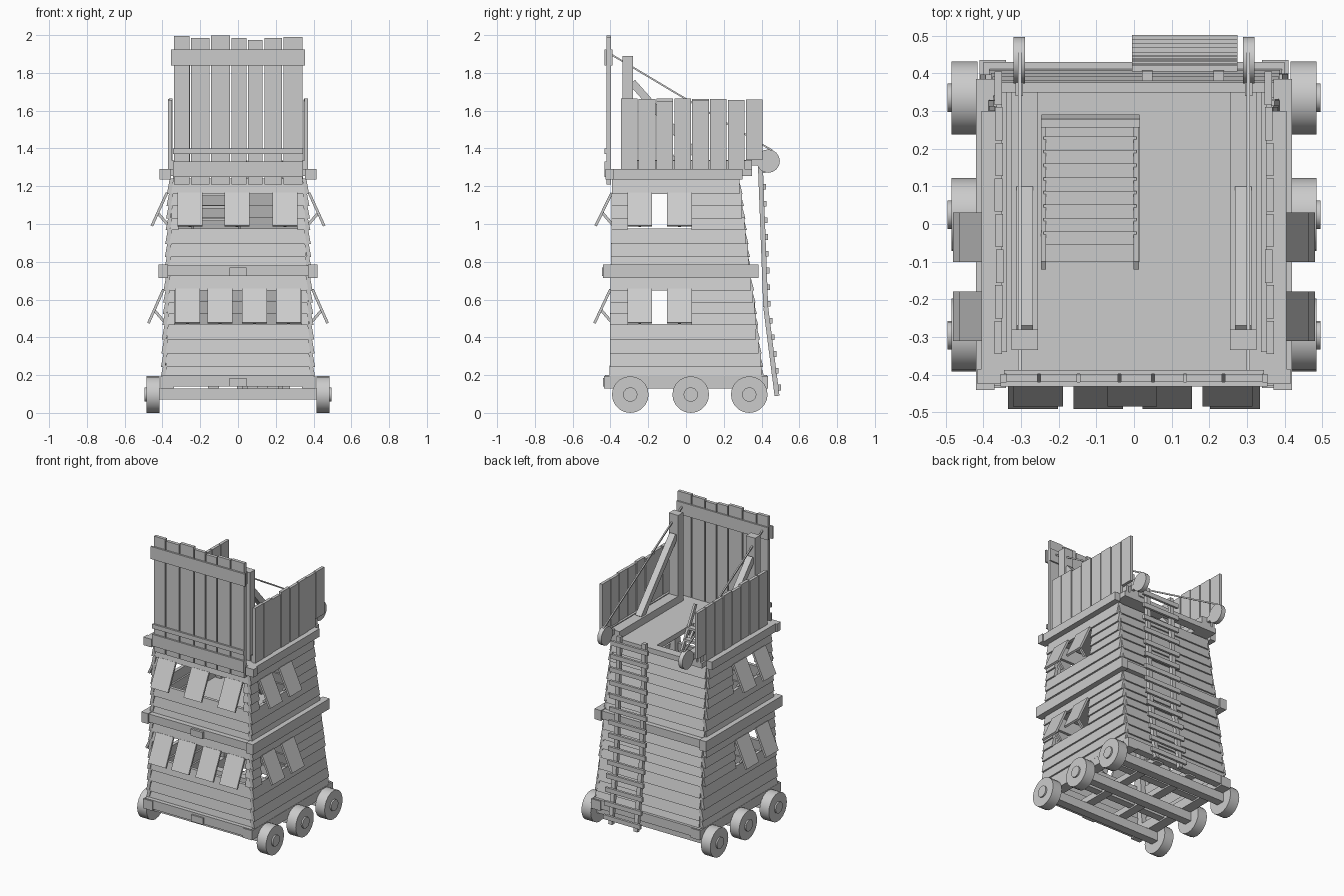
import bpy, bmesh, math, random
from mathutils import Vector, Matrix

if "Cube" in bpy.data.objects:
    bpy.data.objects.remove(bpy.data.objects["Cube"])

random.seed(4)
wood = bpy.data.materials.new("grey_wood")
wood.diffuse_color = (0.6, 0.6, 0.6, 1)
wood.use_nodes = True
wood.node_tree.nodes["Principled BSDF"].inputs["Base Color"].default_value = wood.diffuse_color


class Part:
    """Collects solids into one named object."""
    def __init__(self, name):
        self.name, self.bm = name, bmesh.new()

    def hexa(self, lo, hi):
        v = [self.bm.verts.new(p) for p in lo + hi]
        for f in ((3, 2, 1, 0), (4, 5, 6, 7), (0, 1, 5, 4), (1, 2, 6, 5), (2, 3, 7, 6), (3, 0, 4, 7)):
            self.bm.faces.new([v[i] for i in f])

    def box(self, x0, x1, y0, y1, z0, z1):
        r = [(x0, y0), (x1, y0), (x1, y1), (x0, y1)]
        self.hexa([(x, y, z0) for x, y in r], [(x, y, z1) for x, y in r])

    def bar(self, a, b, w, t):
        """Beam from a to b, w wide across and t thick."""
        a, b = Vector(a), Vector(b)
        d = (b - a).normalized()
        side = Vector((1, 0, 0)) if abs(d.x) < 0.3 else Vector((0, 1, 0))
        up = d.cross(side).normalized()
        side = up.cross(d)
        o = [side * i * w / 2 + up * j * t / 2 for i, j in ((-1, -1), (1, -1), (1, 1), (-1, 1))]
        self.hexa([a + k for k in o], [b + k for k in o])

    def disc(self, c, r, w, n=20):
        m = Matrix.Translation(c) @ Matrix.Rotation(math.pi / 2, 4, 'Y')
        bmesh.ops.create_cone(self.bm, cap_ends=True, segments=n, radius1=r, radius2=r, depth=w, matrix=m)

    def done(self, smooth=False):
        bmesh.ops.recalc_face_normals(self.bm, faces=self.bm.faces)
        me = bpy.data.meshes.new(self.name)
        self.bm.to_mesh(me)
        me.materials.append(wood)
        ob = bpy.data.objects.new(self.name, me)
        bpy.context.collection.objects.link(ob)
        if smooth:
            bpy.context.view_layer.objects.active = ob
            ob.select_set(True)
            bpy.ops.object.shade_smooth_by_angle(angle=math.radians(35))
            ob.select_set(False)


# tapering outline of the tower
def side_x(z): return 0.41 - 0.035 * (z - 0.2)
def front_y(z): return 0.405 - 0.012 * (z - 0.2)
def back_y(z): return 0.415 - 0.12 * (z - 0.2)


# wheels with hubs, and axles
wheels, axles = Part("wheels"), Part("axles")
for y in (-0.295, 0.025, 0.335):
    axles.box(-0.42, 0.42, y - 0.028, y + 0.028, 0.07, 0.13)
    for s in (-1, 1):
        wheels.disc((s * 0.45, y, 0.097), 0.097, 0.07)
        wheels.disc((s * 0.455, y, 0.097), 0.038, 0.08, 14)
wheels.done(True)
axles.done()

# open base frame and belts around the tower
base = Part("base_frame")
for s in (-1, 1):
    base.box(s * 0.375 - 0.035, s * 0.375 + 0.035, -0.435, 0.435, 0.13, 0.195)
    base.box(s * 0.13 - 0.03, s * 0.13 + 0.03, -0.4, 0.4, 0.13, 0.17)
for y in (-0.405, -0.14, 0.18, 0.405):
    base.box(-0.4, 0.4, y - 0.025, y + 0.025, 0.14, 0.2)
base.box(-0.045, 0.045, -0.44, -0.42, 0.14, 0.185)
base.done()

belt = Part("middle_belt")
for s in (-1, 1):
    belt.box(s * 0.395 - 0.025, s * 0.395 + 0.025, -0.44, 0.385, 0.715, 0.785)
    belt.box(s * 0.385 - 0.02, s * 0.385 + 0.02, -0.42, 0.30, 1.235, 1.29)
belt.box(-0.4, 0.4, -0.43, -0.39, 0.725, 0.78)
belt.box(-0.4, 0.4, 0.335, 0.375, 0.725, 0.78)
belt.box(-0.045, 0.045, -0.445, -0.425, 0.725, 0.77)
belt.done()

# lapped siding, split around the window strips
siding = Part("plank_siding")
storeys = [([0.19, 0.25, 0.32, 0.395, 0.47, 0.53, 0.59, 0.655, 0.73], 0.47, 0.655, 0.335),
           ([0.77, 0.83, 0.9, 0.975, 1.035, 1.1, 1.165, 1.24], 0.975, 1.165, 0.315)]
for rows, w0, w1, half in storeys:
    for z0, z1 in zip(rows, rows[1:]):
        window = w0 <= z0 < w1
        za = z0 - 0.006
        for dx, dy in ((0, -1), (0, 1), (1, 0), (-1, 0)):
            f = front_y if dy < 0 else back_y if dy > 0 else side_x
            j = random.uniform(-0.006, 0.006)
            if dy:
                lo, hi = -side_x(z1) + 0.02 - j, side_x(z1) - 0.02 - j
                cuts = [(lo, -half), (half, hi)] if window and dy < 0 else [(lo, hi)]
            else:
                lo, hi = -front_y(z1), back_y(z1) - 0.008 + j
                cuts = [(lo, -0.31), (0.03, hi)] if window else [(lo, hi)]
            d0, d1 = f(z0), f(z1) - 0.012
            for a, b in cuts:
                ring = []
                for d, z in ((d0, za), (d1, z1)):
                    pts = [(a, d - 0.022), (b, d - 0.022), (b, d), (a, d)]
                    ring.append([(t, dy * e, z) if dy else (dx * e, t, z) for t, e in pts])
                siding.hexa(*ring)
siding.done()

# corner posts inside the siding
posts = Part("corner_posts")
for s in (-1, 1):
    posts.bar((s * 0.365, -0.355, 0.19), (s * 0.325, -0.35, 1.25), 0.04, 0.04)
    posts.bar((s * 0.365, 0.365, 0.19), (s * 0.325, 0.245, 1.25), 0.04, 0.04)
posts.done()

# hinged window shutters with prop sticks
shut = Part("window_shutters")
for z1, z0, cols in ((0.655, 0.475, (-0.268, -0.095, 0.088, 0.268)), (1.165, 0.99, (-0.255, -0.005, 0.248))):
    for c in cols:
        y = -front_y(z1)
        shut.bar((c, y, z1), (c, y - 0.085, z0), 0.132, 0.014)
        shut.bar((c, y + 0.01, z0), (c, y - 0.05, z0 + 0.07), 0.015, 0.015)
    for s in (-1, 1):
        for c in (-0.245, -0.035):
            x = side_x(z1)
            shut.bar((s * x, c, z1), (s * (x + 0.08), c, z0), 0.132, 0.014)
            shut.bar((s * (x - 0.01), c, z0), (s * (x + 0.05), c, z0 + 0.07), 0.015, 0.015)
shut.done()

# floors; the top deck has a hatch
floors = Part("floors")
floors.box(-0.37, 0.37, -0.38, 0.335, 0.735, 0.76)
for x0, x1, y0, y1 in ((-0.365, -0.245, -0.4, 0.35), (0.015, 0.365, -0.4, 0.35),
                       (-0.245, 0.015, -0.4, -0.1), (-0.245, 0.015, 0.29, 0.35)):
    floors.box(x0, x1, y0, y1, 1.255, 1.29)
floors.done()

# ladder inside the hatch
inner = Part("hatch_ladder")
p, q = Vector((0, 0.25, 0.76)), Vector((0, -0.11, 1.42))
for x in (-0.24, 0.006):
    inner.bar(p + Vector((x, 0, 0)), q + Vector((x, 0, 0)), 0.014, 0.025)
for i in range(1, 9):
    c = p.lerp(q, i / 10)
    inner.box(-0.24, 0.006, c.y - 0.018, c.y + 0.018, c.z - 0.008, c.z + 0.008)
inner.done()

# vertical plank parapets on both sides
walls = Part("side_parapets")
for s in (-1, 1):
    for i in range(8):
        y = -0.345 + i * 0.0945
        top = 1.66 + random.uniform(-0.008, 0.006)
        x = s * (0.359 + random.uniform(-0.003, 0.003))
        bottom = 1.34 if i == 7 else 1.29
        walls.box(x - 0.01, x + 0.01, y, y + 0.088, bottom, top)
    walls.box(s * 0.345 - 0.008, s * 0.345 + 0.008, -0.34, 0.35, 1.29, 1.335)
walls.done()

# raised drawbridge with cross boards
bridge = Part("drawbridge")
edges = [-0.343, -0.252, -0.147, -0.038, 0.05, 0.135, 0.237, 0.345]
tops = [1.995, 1.985, 1.998, 1.985, 1.975, 1.985, 1.99]
for a, b, t in zip(edges, edges[1:], tops):
    bridge.box(a + 0.004, b - 0.004, -0.42, -0.398, 1.21, t)
for z0, z1, w in ((1.84, 1.925, 0.355), (1.37, 1.40, 0.345), (1.25, 1.33, 0.345)):
    bridge.box(-w, w, -0.432, -0.42, z0, z1)
bridge.box(-0.345, 0.345, -0.398, -0.388, 1.84, 1.925)
for s in (-1, 1):
    bridge.box(s * 0.385 - 0.03, s * 0.385 + 0.03, -0.425, -0.385, 1.235, 1.29)
bridge.done()

# hoist frames, ropes and rollers
hoist, ropes, rollers = Part("hoist_frames"), Part("ropes"), Part("rope_rollers")
for s in (-1, 1):
    x = s * 0.29
    hoist.box(x - 0.035, x + 0.035, -0.335, 0.35, 1.29, 1.34)
    hoist.box(x - 0.035, x + 0.035, -0.335, -0.28, 1.34, 1.89)
    hoist.bar((x, -0.285, 1.75), (x, 0.085, 1.33), 0.045, 0.04)
    hoist.box(s * 0.305 - 0.01, s * 0.305 + 0.01, 0.34, 0.45, 1.31, 1.345)
    ropes.bar((s * 0.303, -0.4, 1.9), (s * 0.303, 0.455, 1.39), 0.009, 0.009)
    rollers.disc((s * 0.305, 0.435, 1.333), 0.062, 0.03, 16)
for part in (hoist, ropes):
    part.done()
rollers.done(True)

# long ladder leaning on the back
ladder = Part("back_ladder")
path = [(0.393, 1.335), (0.422, 0.56), (0.482, 0.09)]
for x in (0.035, 0.225):
    for (y0, z0), (y1, z1) in zip(path, path[1:]):
        ladder.bar((x, y0, z0), (x, y1, z1), 0.028, 0.026)
for i in range(14):
    z = 1.285 - i * 0.0885
    (ya, zt), (yb, zb) = path[:2] if z > 0.56 else path[1:]
    y = ya + (yb - ya) * (z - zt) / (zb - zt) + 0.018
    ladder.box(-0.005, 0.275, y - 0.008, y + 0.008, z - 0.015, z + 0.015)
ladder.done()
